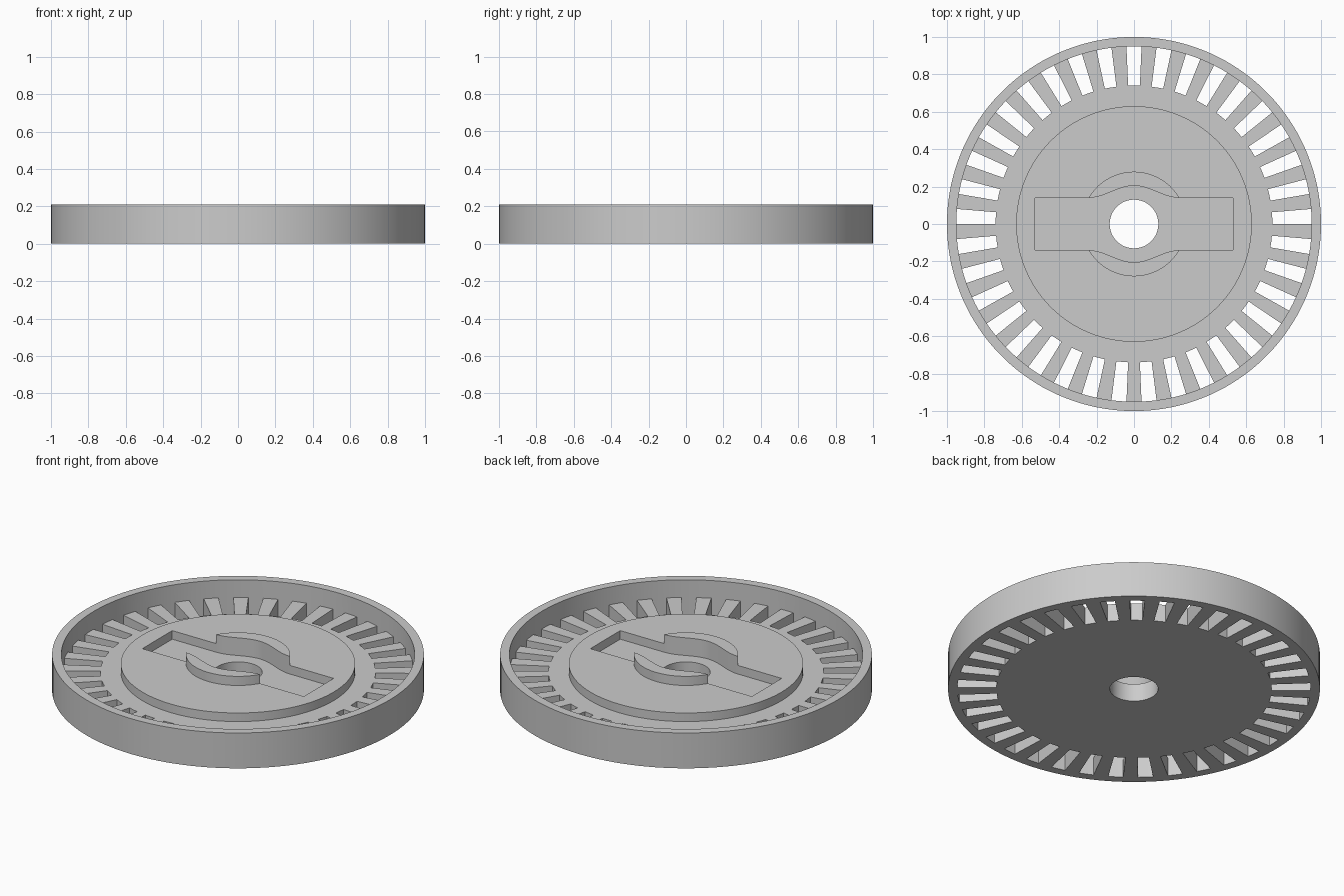
import bpy, bmesh
from math import sin, cos, pi, radians, sqrt

cube = bpy.data.objects.get("Cube")
if cube:
    bpy.data.objects.remove(cube)

SLOTS = 37
FLOOR, PLATE, TOP = 0.105, 0.156, 0.21
HOLE, DISC, SLOT_IN, RIM_IN, RIM = 0.13, 0.63, 0.74, 0.95, 1.0

grey = bpy.data.materials.new("plain_grey")
grey.use_nodes = True
grey.diffuse_color = (0.6, 0.6, 0.6, 1)
grey.node_tree.nodes["Principled BSDF"].inputs["Base Color"].default_value = (0.6, 0.6, 0.6, 1)


def add_object(name, mesh):
    obj = bpy.data.objects.new(name, mesh)
    bpy.context.collection.objects.link(obj)
    mesh.materials.clear()
    mesh.materials.append(grey)
    bpy.ops.object.select_all(action='DESELECT')
    obj.select_set(True)
    bpy.context.view_layer.objects.active = obj
    bpy.ops.object.shade_smooth_by_angle(angle=radians(30))
    return obj


def slab(name, outlines, z0, z1):
    """Solid plate from closed outlines; inner outlines become holes."""
    curve = bpy.data.curves.new(name, 'CURVE')
    curve.dimensions = '2D'
    curve.fill_mode = 'BOTH'
    curve.extrude = (z1 - z0) / 2
    for pts in outlines:
        spline = curve.splines.new('POLY')
        spline.points.add(len(pts) - 1)
        for p, (x, y) in zip(spline.points, pts):
            p.co = (x, y, 0, 1)
        spline.use_cyclic_u = True
    temp = bpy.data.objects.new(name, curve)
    mesh = bpy.data.meshes.new_from_object(temp)
    bpy.data.objects.remove(temp)
    bm = bmesh.new()
    bm.from_mesh(mesh)
    bmesh.ops.translate(bm, verts=bm.verts, vec=(0, 0, (z0 + z1) / 2))
    bmesh.ops.remove_doubles(bm, verts=bm.verts, dist=1e-5)
    bmesh.ops.recalc_face_normals(bm, faces=bm.faces)
    bm.to_mesh(mesh)
    bm.free()
    return add_object(name, mesh)


def raise_faces(bm, faces, height):
    ret = bmesh.ops.extrude_face_region(bm, geom=faces)["geom"]
    bmesh.ops.translate(bm, verts=[g for g in ret if isinstance(g, bmesh.types.BMVert)],
                        vec=(0, 0, height))
    return [g for g in ret if isinstance(g, bmesh.types.BMFace)]


# Wheel: slotted floor with a standing rim, from a polar grid
radii = [HOLE, SLOT_IN, RIM_IN, RIM]
steps = SLOTS * 4
bm = bmesh.new()
start = pi / 2 - pi / SLOTS / 2
grid = [[bm.verts.new((r * cos(start + 2 * pi * i / steps), r * sin(start + 2 * pi * i / steps), 0))
         for i in range(steps)] for r in radii]
base = []
for k in range(len(radii) - 1):
    for i in range(steps):
        if k == 1 and i % 4 < 2:
            continue
        j = (i + 1) % steps
        base.append(bm.faces.new((grid[k][i], grid[k + 1][i], grid[k + 1][j], grid[k][j])))
floor_top = raise_faces(bm, base, FLOOR)
rim_faces = [f for f in floor_top if f.calc_center_median().xy.length > RIM_IN]
rim_top = raise_faces(bm, rim_faces, TOP - FLOOR)
bmesh.ops.delete(bm, geom=[f for f in rim_faces if f.is_valid], context='FACES')
bmesh.ops.recalc_face_normals(bm, faces=bm.faces)
wheel = bpy.data.meshes.new("slotted_wheel")
bm.to_mesh(wheel)
bm.free()
add_object("slotted_wheel", wheel)

# Raised centre disc with a keyed recess
HALF_L, HALF_W, KNEE, ARC = 0.53, 0.14, 0.242, 0.28
wave = [(x, HALF_W + 0.0325 * (1 + cos(pi * x / KNEE)))
        for x in [KNEE * (1 - i / 12) for i in range(25)]]
upper = [(HALF_L, HALF_W)] + wave + [(-HALF_L, HALF_W)]
recess = upper + [(-x, -y) for x, y in upper]
circle = [(DISC * cos(2 * pi * i / 128), DISC * sin(2 * pi * i / 128)) for i in range(128)]
slab("centre_disc", [circle, recess], FLOOR, PLATE)

# Two crescent guards beside the hole
arc = [(x, sqrt(ARC ** 2 - x ** 2))
       for x in [-KNEE * cos(pi * i / 24) for i in range(1, 24)]]
for name, s in (("back_crescent", 1), ("front_crescent", -1)):
    slab(name, [[(s * x, s * y) for x, y in wave + arc]], FLOOR, TOP)
